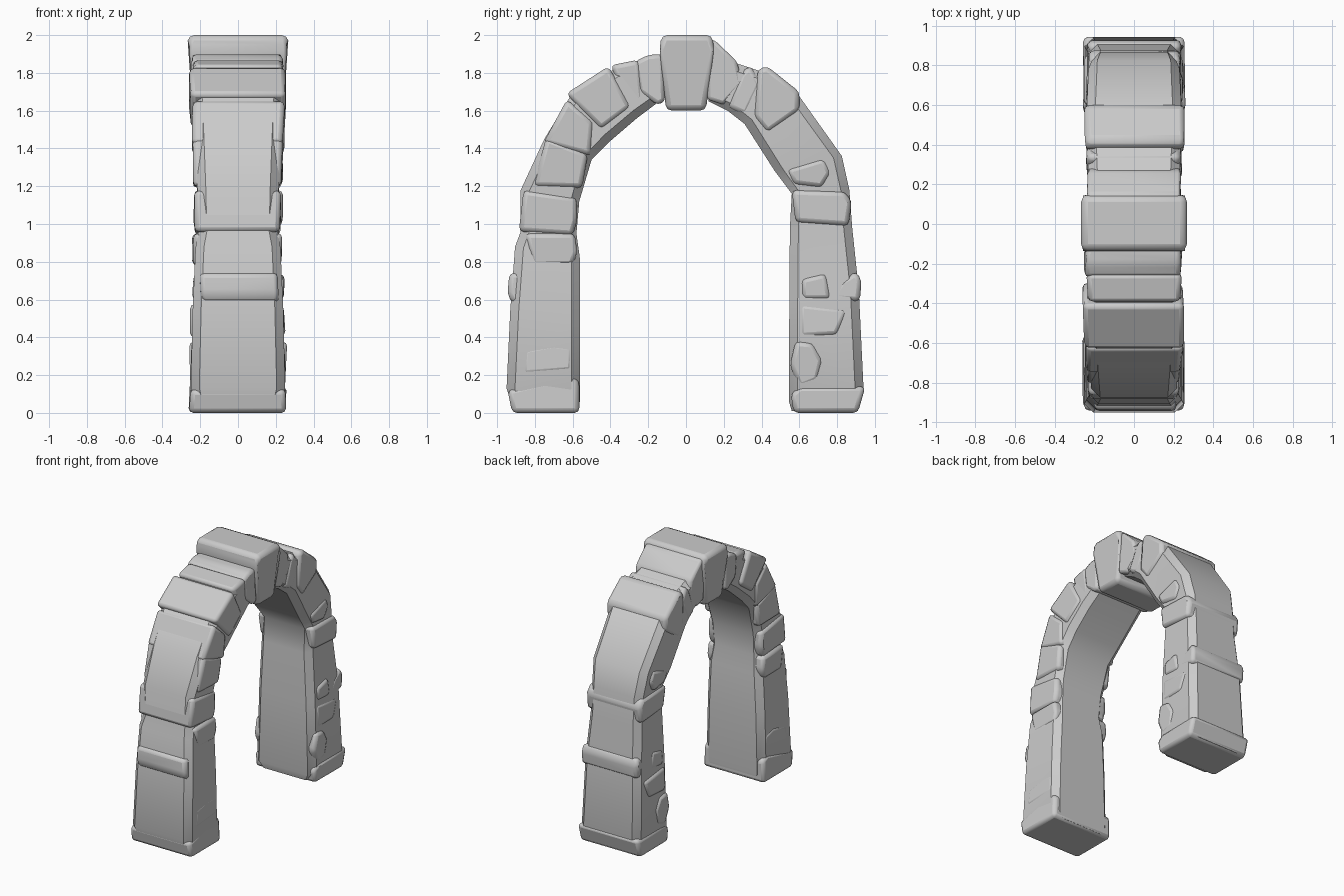
import bpy, bmesh, random
from mathutils import Vector

random.seed(4)


def finish(name, bm, bevel=0.0, angle=0.7):
    bmesh.ops.recalc_face_normals(bm, faces=bm.faces)
    me = bpy.data.meshes.new(name)
    bm.to_mesh(me)
    bm.free()
    ob = bpy.data.objects.new(name, me)
    bpy.context.collection.objects.link(ob)
    if bevel:
        m = ob.modifiers.new("worn_edges", 'BEVEL')
        m.width, m.segments, m.limit_method = bevel, 2, 'NONE'
    bpy.ops.object.select_all(action='DESELECT')
    bpy.context.view_layer.objects.active = ob
    ob.select_set(True)
    bpy.ops.object.shade_smooth_by_angle(angle=angle)
    return ob


def core(name, sections, c=0.045):
    """Loft chamfered sections: (outer y, z, inner y, z, half width)."""
    bm = bmesh.new()
    rings = []
    for oy, oz, iy, iz, w in sections:
        o, i = Vector((0, oy, oz)), Vector((0, iy, iz))
        t = c / (o - i).length
        ring = []
        for x, f in ((-w + c, 0), (w - c, 0), (w, t), (w, 1 - t),
                     (w - c, 1), (c - w, 1), (-w, 1 - t), (-w, t)):
            p = o.lerp(i, f)
            ring.append(bm.verts.new((x, p.y, p.z)))
        rings.append(ring)
    for a, b in zip(rings, rings[1:]):
        for k in range(8):
            bm.faces.new((a[k], a[(k + 1) % 8], b[(k + 1) % 8], b[k]))
    bm.faces.new(rings[0])
    bm.faces.new(rings[-1])
    return finish(name, bm)


def stone(name, pts, x0, x1, bevel=0.025, jitter=0.008):
    """A worn block: y-z outline extruded from x0 to x1."""
    bm = bmesh.new()
    sides = [[bm.verts.new((x + random.uniform(-jitter, jitter), y, max(z, 0)))
              for y, z in pts] for x in (x0, x1)]
    n = len(pts)
    bm.faces.new(sides[0])
    bm.faces.new(sides[1])
    for k in range(n):
        bm.faces.new((sides[0][k], sides[0][(k + 1) % n],
                      sides[1][(k + 1) % n], sides[1][k]))
    return finish(name, bm, bevel)


def box(y0, y1, z0, z1):
    return [(y0, z0), (y1, z0), (y1, z1), (y0, z1)]


# Continuous cores of the two halves
core("front_half_core", [
    (-0.91, 0.01, -0.57, 0.01, 0.22), (-0.95, 0.13, -0.562, 0.06, 0.25),
    (-0.93, 0.55, -0.562, 0.5, 0.24), (-0.905, 0.88, -0.562, 0.82, 0.225),
    (-0.875, 0.96, -0.58, 0.95, 0.21), (-0.875, 1.18, -0.565, 1.12, 0.215),
    (-0.75, 1.45, -0.50, 1.34, 0.225), (-0.61, 1.68, -0.40, 1.44, 0.235),
    (-0.38, 1.82, -0.26, 1.56, 0.235), (-0.12, 1.89, -0.10, 1.68, 0.225)])
core("back_half_core", [
    (0.91, 0.01, 0.56, 0.01, 0.22), (0.94, 0.13, 0.545, 0.06, 0.25),
    (0.915, 0.65, 0.547, 0.6, 0.235), (0.88, 0.98, 0.55, 0.98, 0.215),
    (0.865, 1.18, 0.56, 1.16, 0.215), (0.825, 1.36, 0.47, 1.28, 0.23),
    (0.59, 1.69, 0.31, 1.53, 0.24), (0.42, 1.80, 0.22, 1.6, 0.235),
    (0.12, 1.9, 0.12, 1.65, 0.225)])

# Keystone, narrowing downwards
key = stone("keystone", [(-0.105, 1.6), (0.105, 1.6), (0.148, 1.92), (0.14, 2.0),
                         (-0.13, 2.0), (-0.14, 1.92)], -0.275, 0.275, 0.03, 0.0)
for v in key.data.vertices:
    if v.co.z < 1.7:
        v.co.x *= 0.87
    elif v.co.z > 1.95:
        v.co.x *= 0.95

# Stones of the front half: outline, left x, right x
front = [
    ("foot", [(-0.92, 0.0), (-0.565, 0.0), (-0.565, 0.17), (-0.62, 0.2), (-0.945, 0.12)], -0.255, 0.25),
    ("low_side", [(-0.87, 0.2), (-0.6, 0.22), (-0.595, 0.35), (-0.7, 0.37), (-0.86, 0.34)], -0.25, 0.25),
    ("band", [(-0.7, 0.58), (-0.92, 0.58), (-0.945, 0.63), (-0.935, 0.74), (-0.7, 0.75)], -0.2, 0.21),
    ("upper_side", [(-0.82, 0.78), (-0.6, 0.78), (-0.575, 0.85), (-0.59, 0.95), (-0.85, 0.95)], -0.24, 0.235),
    ("spring", [(-0.885, 0.96), (-0.6, 0.94), (-0.575, 1.02), (-0.58, 1.14), (-0.86, 1.18)], -0.23, 0.225),
    ("lower_wedge", [(-0.81, 1.2), (-0.55, 1.19), (-0.52, 1.37), (-0.74, 1.46)], -0.235, 0.235),
    ("mid_wedge", [(-0.755, 1.43), (-0.505, 1.36), (-0.49, 1.54), (-0.63, 1.66)], -0.24, 0.242),
    ("high_wedge", [(-0.635, 1.69), (-0.45, 1.50), (-0.29, 1.62), (-0.41, 1.835)], -0.255, 0.245),
    ("upper_wedge", [(-0.40, 1.84), (-0.3, 1.62), (-0.22, 1.66), (-0.25, 1.87)], -0.235, 0.235),
    ("crown", [(-0.27, 1.86), (-0.25, 1.7), (-0.15, 1.63), (-0.11, 1.65), (-0.12, 1.9), (-0.2, 1.895)], -0.245, 0.24),
]
# Stones of the back half
back = [
    ("foot", [(0.91, 0.0), (0.57, 0.0), (0.555, 0.1), (0.6, 0.14), (0.95, 0.14)], -0.25, 0.255),
    ("low_side", [(0.6, 0.13), (0.7, 0.17), (0.725, 0.28), (0.67, 0.37), (0.58, 0.38), (0.55, 0.25)], -0.255, 0.255),
    ("mid_side", [(0.6, 0.4), (0.8, 0.41), (0.86, 0.55), (0.6, 0.58)], -0.248, 0.248),
    ("outer_band", [(0.76, 0.6), (0.92, 0.59), (0.93, 0.7), (0.9, 0.75), (0.82, 0.7)], -0.235, 0.235),
    ("upper_side", [(0.61, 0.6), (0.77, 0.6), (0.74, 0.74), (0.61, 0.71)], -0.242, 0.242),
    ("spring", [(0.58, 1.01), (0.86, 0.99), (0.878, 1.12), (0.84, 1.17), (0.56, 1.18)], -0.23, 0.23),
    ("lower_wedge", [(0.57, 1.21), (0.72, 1.19), (0.77, 1.27), (0.73, 1.35), (0.53, 1.29)], -0.237, 0.237),
    ("high_wedge", [(0.36, 1.57), (0.43, 1.48), (0.6, 1.6), (0.6, 1.70), (0.43, 1.835), (0.38, 1.82)], -0.245, 0.25),
    ("upper_wedge", [(0.22, 1.62), (0.32, 1.57), (0.4, 1.74), (0.34, 1.84), (0.29, 1.8)], -0.24, 0.24),
    ("crown", [(0.11, 1.66), (0.2, 1.63), (0.3, 1.74), (0.27, 1.86), (0.15, 1.975), (0.11, 1.975)], -0.235, 0.235),
]
for half, stones in (("front", front), ("back", back)):
    for name, pts, x0, x1 in stones:
        stone(f"{half}_{name}_stone", pts, x0, x1)
